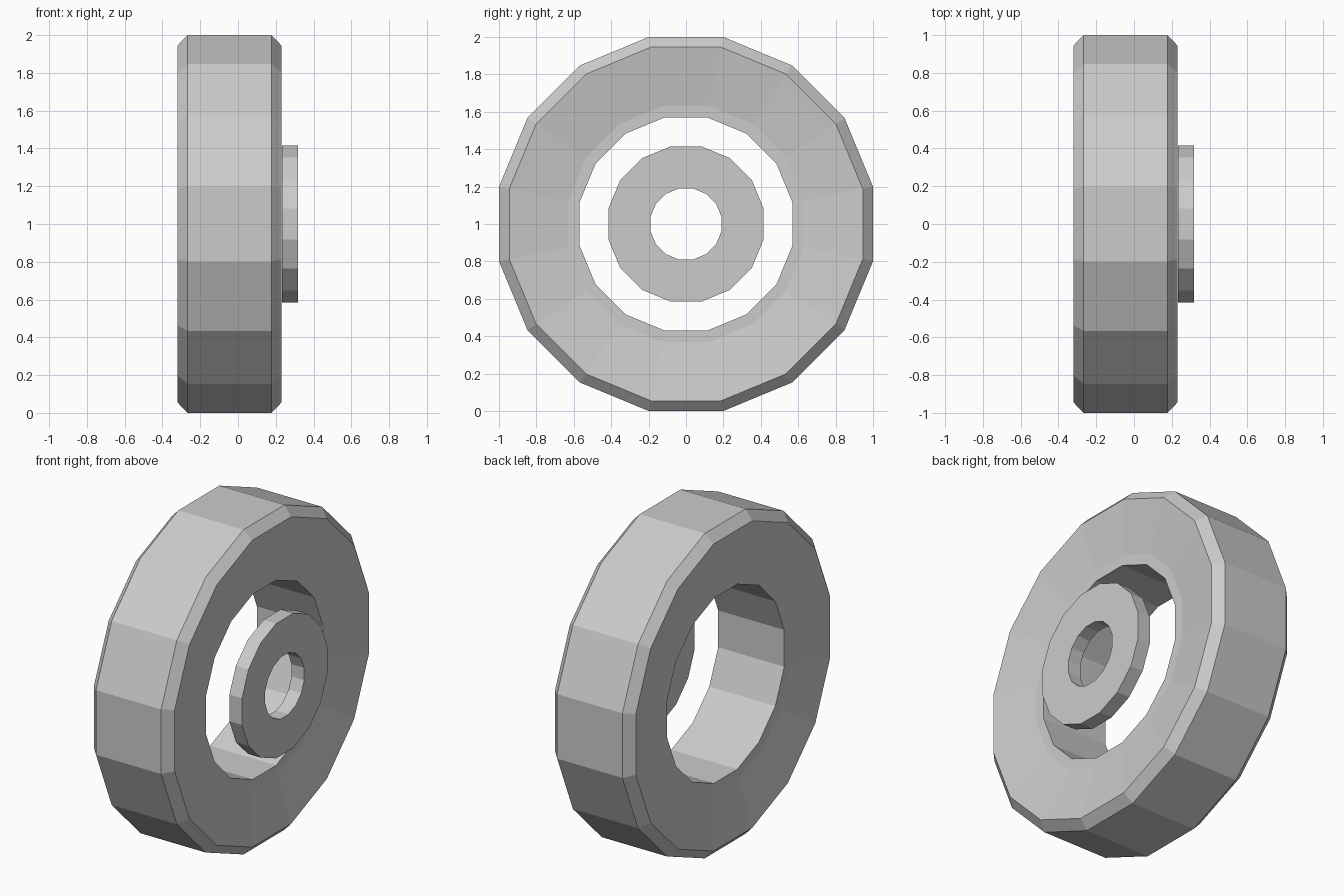
import bpy, bmesh
from math import pi, cos, sin

if "Cube" in bpy.data.objects:
    bpy.data.objects.remove(bpy.data.objects["Cube"])

SIDES = 16
FLAT = cos(pi / SIDES)      # profile radii are measured to the flats


def lathe_ring(name, profile, centre_z=1.0):
    """Revolve a closed (x, radius) profile around the x axis, flat shaded."""
    bm = bmesh.new()
    rings = []
    for i in range(SIDES):
        a = 2 * pi * (i + 0.5) / SIDES
        rings.append([bm.verts.new((x, r / FLAT * cos(a), centre_z + r / FLAT * sin(a)))
                      for x, r in profile])
    n = len(profile)
    for i in range(SIDES):
        p, q = rings[i], rings[(i + 1) % SIDES]
        for j in range(n):
            k = (j + 1) % n
            bm.faces.new((p[j], p[k], q[k], q[j]))
    bmesh.ops.recalc_face_normals(bm, faces=bm.faces)
    mesh = bpy.data.meshes.new(name)
    bm.to_mesh(mesh)
    bm.free()
    obj = bpy.data.objects.new(name, mesh)
    bpy.context.collection.objects.link(obj)
    return obj


# Tyre: half profile mirrored about its mid plane, chamfered rim, dished sides
MID = -0.045
half = [(0.225, 0.57), (0.225, 0.63), (0.275, 0.945), (0.222, 1.0)]
tyre_profile = [(MID + x, r) for x, r in half] + [(MID - x, r) for x, r in reversed(half)]
lathe_ring("tyre", tyre_profile)

# Hub washer standing just proud of the outer side
lathe_ring("hub_washer", [(0.232, 0.19), (0.318, 0.19), (0.318, 0.415), (0.232, 0.415)])
